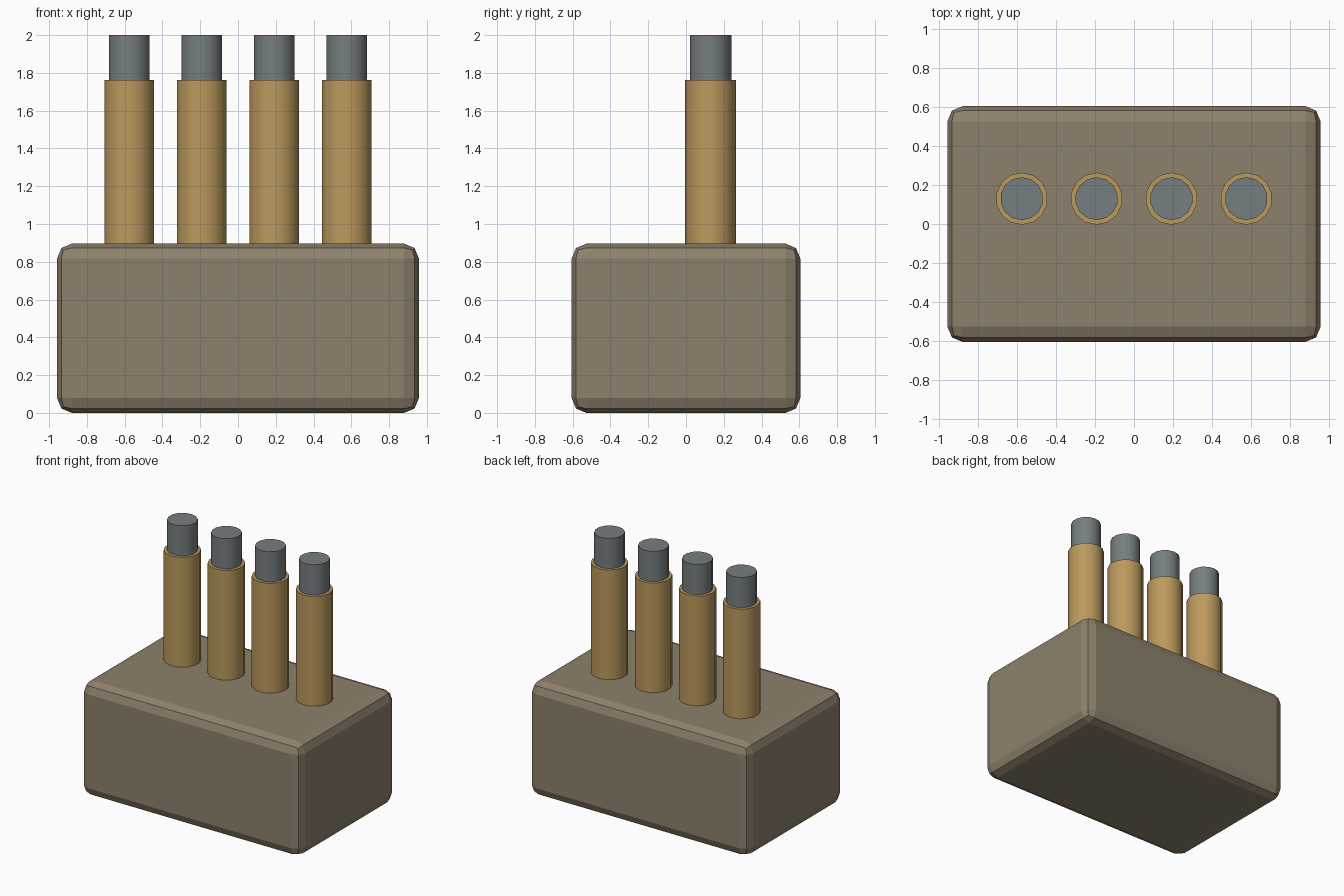
import bpy

if "Cube" in bpy.data.objects:
    bpy.data.objects.remove(bpy.data.objects["Cube"])


def paint(obj, name, rgb):
    mat = bpy.data.materials.get(name) or bpy.data.materials.new(name)
    mat.diffuse_color = (*rgb, 1)
    mat.use_nodes = True
    mat.node_tree.nodes["Principled BSDF"].inputs["Base Color"].default_value = mat.diffuse_color
    obj.data.materials.append(mat)


def smooth(obj):
    bpy.ops.object.select_all(action='DESELECT')
    obj.select_set(True)
    bpy.context.view_layer.objects.active = obj
    bpy.ops.object.shade_smooth_by_angle(angle=0.7)


def rod(name, x, y, radius, z0, z1, mat, rgb):
    bpy.ops.mesh.primitive_cylinder_add(vertices=14, radius=radius, depth=z1 - z0,
                                        location=(x, y, (z0 + z1) / 2))
    obj = bpy.context.object
    obj.name = name
    paint(obj, mat, rgb)
    smooth(obj)


# Block with rounded edges
bpy.ops.mesh.primitive_cube_add(size=1, location=(0, 0, 0.448))
block = bpy.context.object
block.name = "base_block"
block.scale = (1.915, 1.21, 0.896)
bpy.ops.object.transform_apply(location=False, rotation=False, scale=True)
bevel = block.modifiers.new("rounded_edges", 'BEVEL')
bevel.width = 0.078
bevel.segments = 2
paint(block, "block_brown", (0.27, 0.22, 0.15))

# Row of four sleeves, each with a pin standing out of its top
for i in range(4):
    x = -0.576 + i * 0.384
    rod(f"sleeve_{i + 1}", x, 0.13, 0.134, 0.85, 1.762, "sleeve_tan", (0.5, 0.32, 0.11))
    rod(f"pin_{i + 1}", x, 0.13, 0.11, 1.7, 2.0, "pin_grey", (0.18, 0.21, 0.22))
